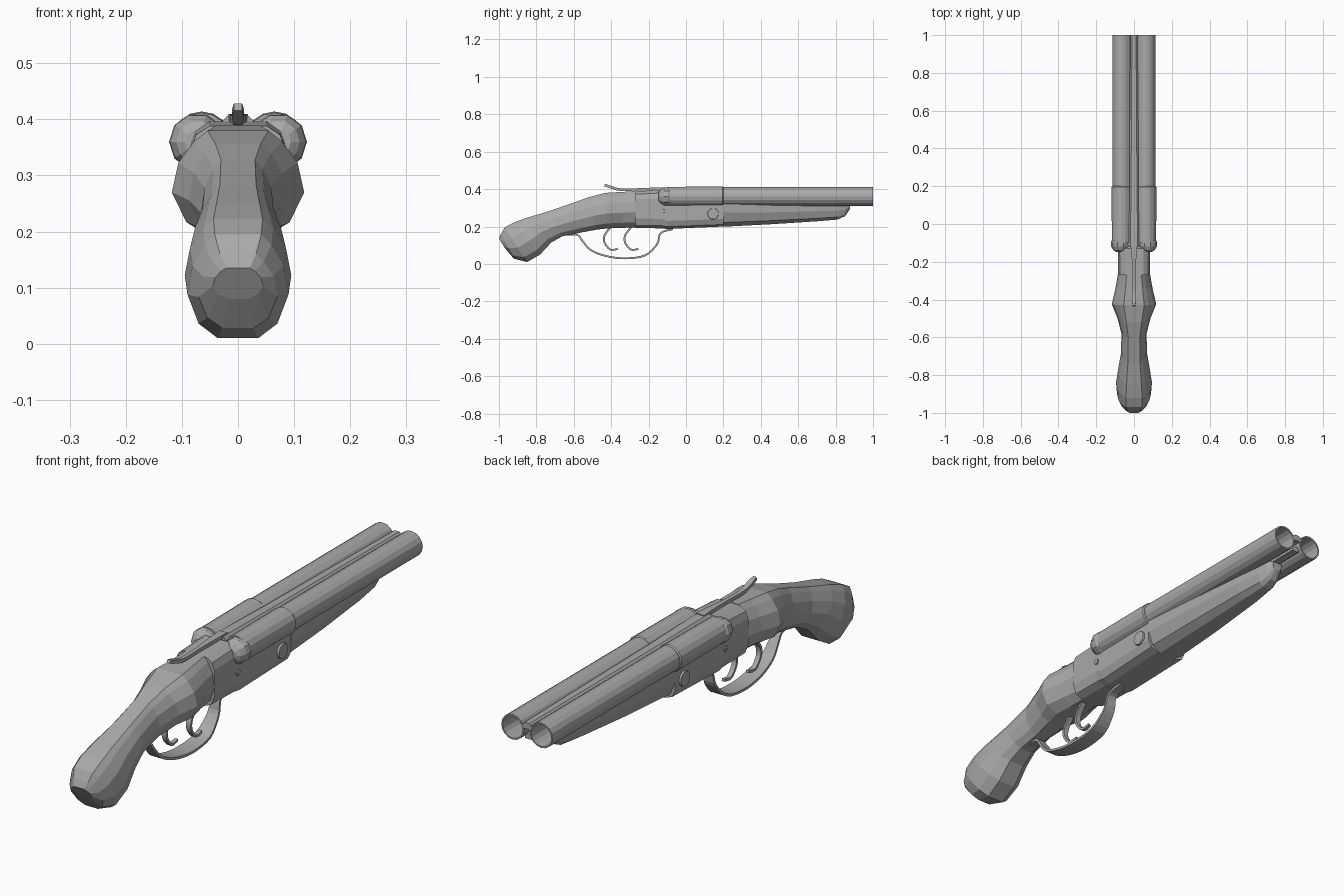
import bpy, bmesh
from math import sin, cos, pi
from mathutils import Vector, Matrix

cube = bpy.data.objects.get("Cube")
if cube:
    bpy.data.objects.remove(cube, do_unlink=True)

grey = bpy.data.materials.new("plain_grey")
grey.use_nodes = True
grey.diffuse_color = (0.4, 0.4, 0.4, 1)
grey.node_tree.nodes["Principled BSDF"].inputs["Base Color"].default_value = (0.4, 0.4, 0.4, 1)


def finish(name, bm):
    bmesh.ops.recalc_face_normals(bm, faces=bm.faces)
    mesh = bpy.data.meshes.new(name)
    bm.to_mesh(mesh)
    bm.free()
    mesh.materials.append(grey)
    obj = bpy.data.objects.new(name, mesh)
    bpy.context.collection.objects.link(obj)
    return obj


def skin(name, rings, closed_ends=True, loop=False):
    """Join rings of points into one skin."""
    bm = bmesh.new()
    rows = [[bm.verts.new(p) for p in ring] for ring in rings]
    pairs = list(zip(rows, rows[1:])) + ([(rows[-1], rows[0])] if loop else [])
    n = len(rows[0])
    for a, b in pairs:
        for i in range(n):
            j = (i + 1) % n
            bm.faces.new((a[i], a[j], b[j], b[i]))
    if closed_ends and not loop:
        bm.faces.new(rows[0])
        bm.faces.new(rows[-1])
    return finish(name, bm)


def loft(name, half_shape, stations):
    """half_shape: (width share, height share) bottom to top; station: top y z, bottom y z, half width."""
    shape = half_shape + [(-x, t) for x, t in reversed(half_shape)]
    rings = []
    for ty, tz, by, bz, w in stations:
        rings.append([(x * w, by + (ty - by) * t, bz + (tz - bz) * t) for x, t in shape])
    return skin(name, rings)


def tube(name, x, z, profile, sides=16, loop=False):
    """Turn (y, radius) pairs around a line along y."""
    ring = lambda y, r: [(x + r * cos(2 * pi * i / sides), y, z + r * sin(2 * pi * i / sides))
                         for i in range(sides)]
    return skin(name, [ring(y, r) for y, r in profile], loop=loop)


def strap(name, points, widths, thick, x=0.0, steps=4):
    """Flat band following a smoothed path in the y-z plane."""
    pts = [Vector(p) for p in points]
    path, wide = [], []
    for i in range(len(pts) - 1):
        p0, p1, p2, p3 = pts[max(i - 1, 0)], pts[i], pts[i + 1], pts[min(i + 2, len(pts) - 1)]
        for s in range(steps):
            t = s / steps
            path.append(0.5 * (2 * p1 + (p2 - p0) * t + (2 * p0 - 5 * p1 + 4 * p2 - p3) * t * t
                               + (3 * p1 - p0 - 3 * p2 + p3) * t ** 3))
            wide.append(widths[i] * (1 - t) + widths[i + 1] * t)
    path.append(pts[-1])
    wide.append(widths[-1])
    rings = []
    for i, p in enumerate(path):
        d = (path[min(i + 1, len(path) - 1)] - path[max(i - 1, 0)]).normalized()
        n = Vector((-d.y, d.x)) * thick / 2
        rings.append([(x + sx * wide[i], p.x + s * n.x, p.y + s * n.y)
                      for sx, s in ((-1, -1), (1, -1), (1, 1), (-1, 1))])
    return skin(name, rings)


# Grip stock with a bulge behind the action and a swollen butt
grip = [(0.4, 0), (0.78, 0.14), (1, 0.42), (0.9, 0.7), (0.66, 0.9), (0.46, 1)]
loft("grip_stock", grip, [
    (-0.27, 0.39, -0.27, 0.195, 0.086),
    (-0.34, 0.385, -0.34, 0.193, 0.098),
    (-0.43, 0.38, -0.42, 0.19, 0.118),
    (-0.52, 0.357, -0.48, 0.183, 0.088),
    (-0.60, 0.328, -0.57, 0.166, 0.066),
    (-0.73, 0.283, -0.66, 0.148, 0.07),
    (-0.85, 0.247, -0.72, 0.115, 0.085),
    (-0.92, 0.222, -0.78, 0.05, 0.095),
    (-0.97, 0.195, -0.85, 0.01, 0.09),
    (-0.99, 0.16, -0.92, 0.028, 0.07),
    (-1.0, 0.135, -0.965, 0.08, 0.045)])

# Action body
body = [(0.5, 0), (0.85, 0.07), (1, 0.25), (1, 0.78), (0.88, 0.92), (0.6, 1)]
loft("receiver", body, [
    (-0.27, 0.388, -0.27, 0.193, 0.085),
    (-0.13, 0.396, -0.13, 0.19, 0.086),
    (-0.10, 0.36, -0.10, 0.187, 0.087),
    (0.20, 0.36, 0.20, 0.2, 0.092)])

# Tapering wooden fore-end under the barrels
fore = [(0.35, 0), (0.75, 0.15), (0.97, 0.5), (1, 0.8), (0.9, 1)]
loft("fore_end", fore, [
    (0.20, 0.35, 0.20, 0.199, 0.095),
    (0.45, 0.34, 0.45, 0.212, 0.082),
    (0.70, 0.335, 0.70, 0.228, 0.062),
    (0.82, 0.33, 0.81, 0.237, 0.045),
    (0.86, 0.325, 0.85, 0.255, 0.035),
    (0.88, 0.32, 0.875, 0.29, 0.022)])

for side, sx in (("left", 1), ("right", -1)):
    # Hollow barrel, thicker breech sleeve and rounded breech knob
    tube(side + "_barrel", sx * 0.063, 0.36,
         [(-0.08, 0.05), (1, 0.05), (1, 0.044), (0.0, 0.042), (-0.08, 0.03)], loop=True)
    tube(side + "_breech_sleeve", sx * 0.065, 0.36,
         [(-0.10, 0.052), (0.195, 0.054), (0.2, 0.05)])
    tube(side + "_breech_knob", sx * 0.072, 0.36,
         [(-0.148, 0.022), (-0.138, 0.038), (-0.118, 0.049), (-0.095, 0.051), (-0.085, 0.045)], 10)
    # Hinge disc and small pin on the side of the action
    for name, y, z, r, depth in (("hinge_disc", 0.145, 0.268, 0.034, 0.099),
                                 ("small_pin", -0.125, 0.283, 0.013, 0.091)):
        bm = bmesh.new()
        bmesh.ops.create_cone(bm, cap_ends=True, segments=14, radius1=r, radius2=r * 0.85, depth=0.03,
                              matrix=Matrix.Translation((sx * (depth - 0.015), y, z))
                              @ Matrix.Rotation(sx * pi / 2, 4, "Y"))
        finish(side + "_" + name, bm)

# Ribs joining the barrels
rib = [(1, 0), (1, 0.7), (0.6, 1)]
loft("top_rib", rib, [(-0.12, 0.406, -0.12, 0.36, 0.032), (0.2, 0.4, 0.2, 0.365, 0.026),
                      (1, 0.393, 1, 0.368, 0.018)])
loft("lower_rib", rib, [(-0.1, 0.345, -0.1, 0.32, 0.02), (0.99, 0.345, 0.99, 0.325, 0.016)])

# Opening lever on top, with a raised thumb end
strap("top_lever", [(-0.09, 0.402), (-0.15, 0.402), (-0.25, 0.398), (-0.35, 0.397),
                    (-0.40, 0.41), (-0.435, 0.422)],
      [0.018, 0.014, 0.008, 0.008, 0.011, 0.007], 0.014)

# Trigger guard band and the two triggers
strap("trigger_guard", [(-0.64, 0.158), (-0.58, 0.155), (-0.555, 0.125), (-0.51, 0.075), (-0.43, 0.043),
                        (-0.33, 0.03), (-0.22, 0.045), (-0.155, 0.105), (-0.135, 0.165), (-0.07, 0.186)],
      [0.012, 0.018, 0.02, 0.026, 0.032, 0.034, 0.032, 0.024, 0.02, 0.014], 0.01)
for name, y, x in (("rear_trigger", -0.40, -0.015), ("front_trigger", -0.29, 0.015)):
    strap(name, [(y, 0.2), (y - 0.034, 0.155), (y - 0.036, 0.115), (y - 0.005, 0.077), (y + 0.035, 0.08)],
          [0.011, 0.011, 0.01, 0.009, 0.006], 0.01, x)
